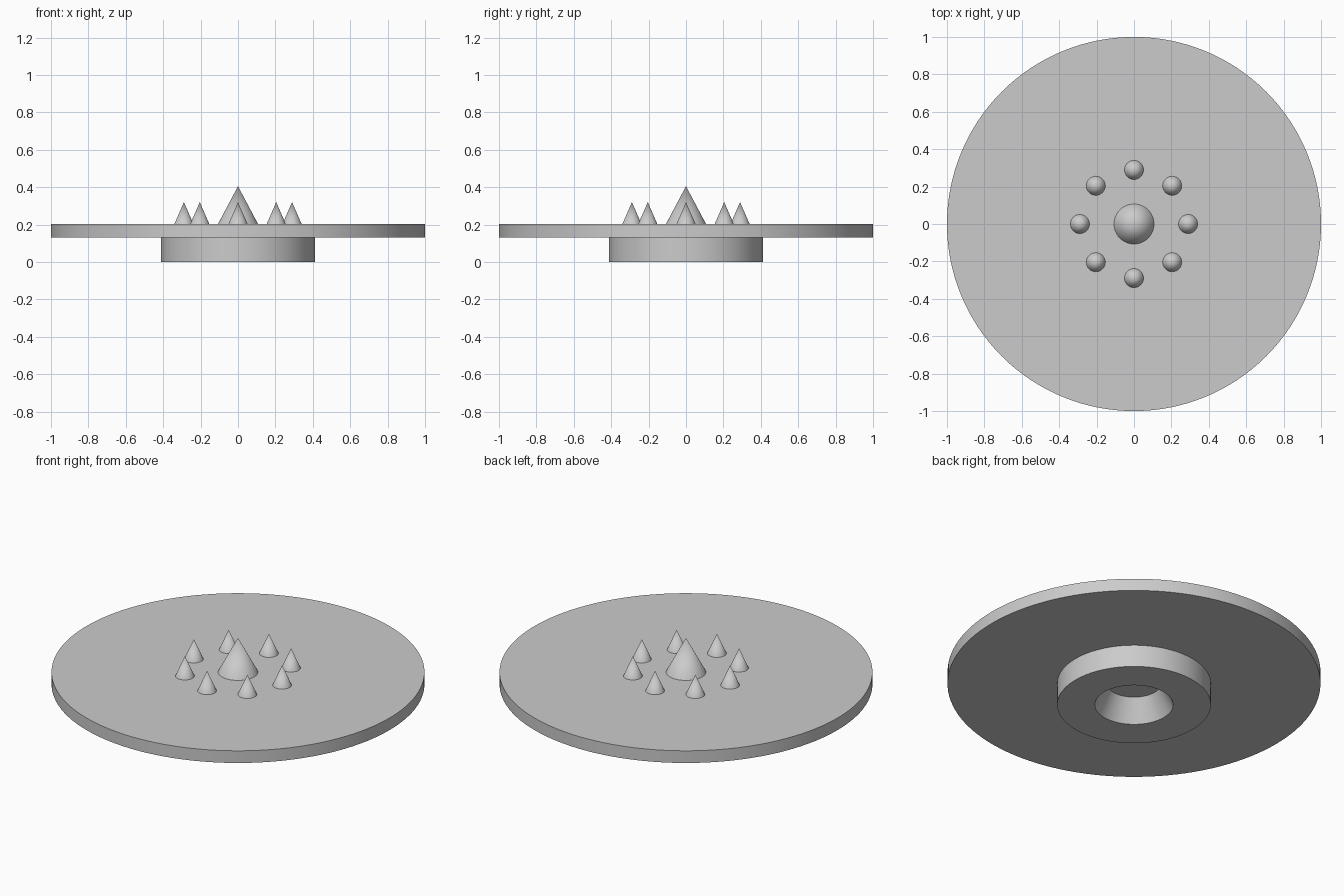
import bpy
import bmesh
from math import cos, sin, tau, radians

cube = bpy.data.objects.get("Cube")
if cube:
    bpy.data.objects.remove(cube, do_unlink=True)

grey = bpy.data.materials.new("plain grey")
grey.use_nodes = True
colour = (0.6, 0.6, 0.6, 1)
grey.diffuse_color = colour
grey.node_tree.nodes["Principled BSDF"].inputs["Base Color"].default_value = colour


def finish(obj, name):
    obj.name = obj.data.name = name
    obj.data.materials.append(grey)
    bpy.ops.object.select_all(action="DESELECT")
    obj.select_set(True)
    bpy.context.view_layer.objects.active = obj
    bpy.ops.object.shade_smooth_by_angle(angle=radians(30))


def cone(name, r1, r2, z, height, x=0, y=0, sides=64):
    bpy.ops.mesh.primitive_cone_add(vertices=sides, radius1=r1, radius2=r2,
                                    depth=height, location=(x, y, z + height / 2))
    finish(bpy.context.object, name)


def lathe(name, profile, sides=96):
    # Spin a closed radius/height outline around the z axis
    bm = bmesh.new()
    rings = [[bm.verts.new((r * cos(tau * i / sides), r * sin(tau * i / sides), z))
              for i in range(sides)] for r, z in profile]
    for a, b in zip(rings, rings[1:] + rings[:1]):
        for i in range(sides):
            j = (i + 1) % sides
            bm.faces.new((a[i], a[j], b[j], b[i]))
    bmesh.ops.recalc_face_normals(bm, faces=bm.faces)
    mesh = bpy.data.meshes.new(name)
    bm.to_mesh(mesh)
    bm.free()
    obj = bpy.data.objects.new(name, mesh)
    bpy.context.collection.objects.link(obj)
    finish(obj, name)


disc_bottom, disc_top = 0.131, 0.203

# Wide round plate
cone("disc", 1, 1, disc_bottom, disc_top - disc_bottom, sides=128)

# Foot with a tapered recess underneath
lathe("foot", [(0.412, 0), (0.412, disc_bottom), (0.145, disc_bottom), (0.21, 0)])

# Large spike in the middle with a ring of eight small ones
cone("centre_spike", 0.107, 0, disc_top, 0.202)
for i in range(8):
    a = tau * i / 8
    cone(f"small_spike_{i + 1}", 0.051, 0, disc_top, 0.117,
         0.289 * cos(a), 0.289 * sin(a), sides=48)
